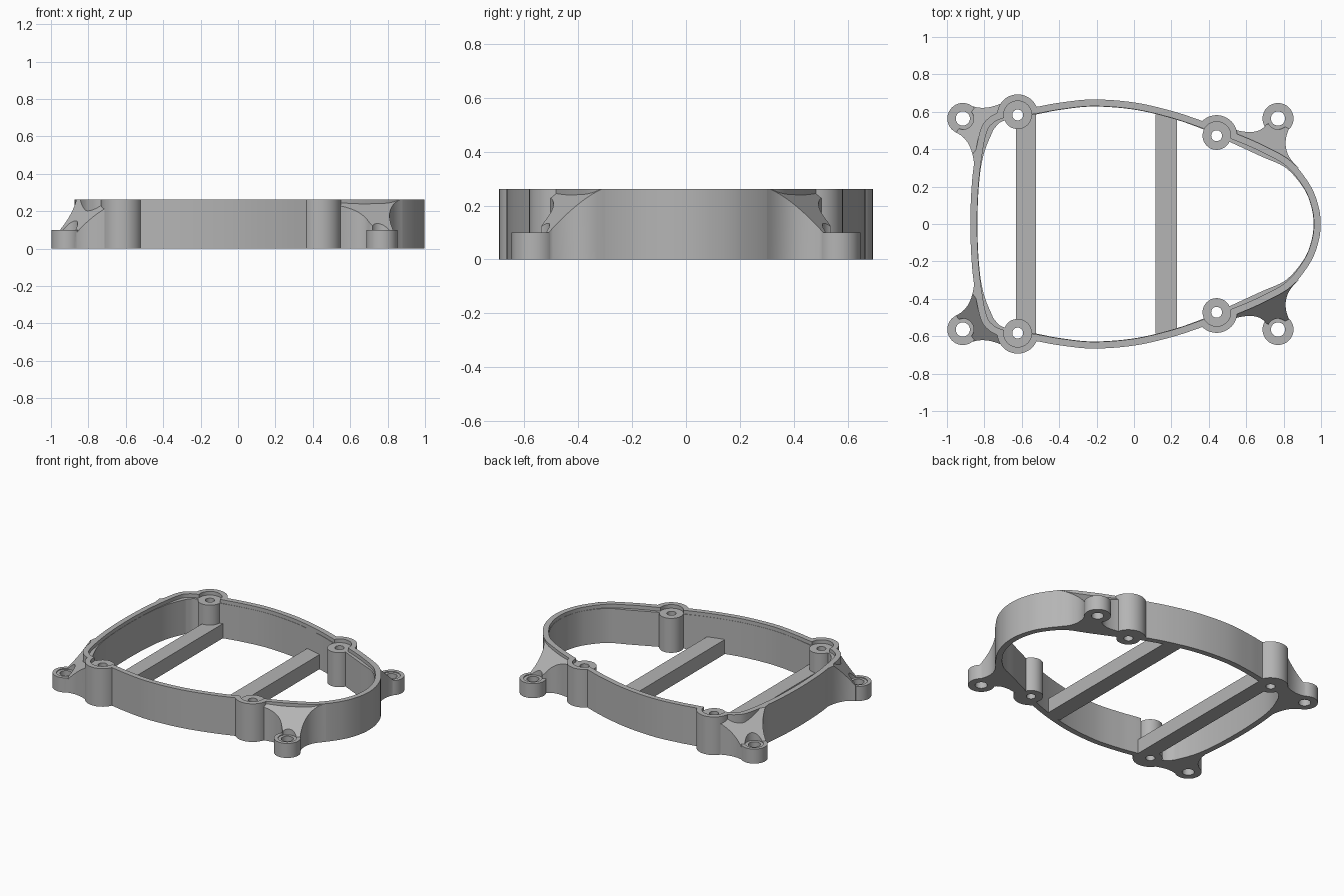
import bpy, bmesh, math
from mathutils import Vector

old = bpy.data.objects.get("Cube")
if old:
    bpy.data.objects.remove(old, do_unlink=True)

grey = bpy.data.materials.new("plain_grey")
grey.use_nodes = True
grey.diffuse_color = (0.46, 0.46, 0.46, 1)
grey.node_tree.nodes["Principled BSDF"].inputs["Base Color"].default_value = grey.diffuse_color

HEIGHT, STEP, EAR_TOP = 0.262, 0.237, 0.1
BOSSES = [(x, y * s) for x, y in ((-0.622, 0.583), (0.442, 0.472)) for s in (1, -1)]
EARS = [(x, y * s) for x, y in ((-0.915, 0.564), (0.77, 0.564)) for s in (1, -1)]


def prism(name, pts, z0, top):
    """Extrude a plan outline; top is a height or a function of x and y."""
    bm = bmesh.new()
    low = [bm.verts.new((x, y, z0)) for x, y in pts]
    high = [bm.verts.new((x, y, top(x, y) if callable(top) else top)) for x, y in pts]
    bm.faces.new(low)
    bm.faces.new(high)
    for i in range(len(pts)):
        j = (i + 1) % len(pts)
        bm.faces.new((low[i], low[j], high[j], high[i]))
    bmesh.ops.recalc_face_normals(bm, faces=bm.faces)
    mesh = bpy.data.meshes.new(name)
    bm.to_mesh(mesh)
    bm.free()
    mesh.materials.append(grey)
    ob = bpy.data.objects.new(name, mesh)
    bpy.context.collection.objects.link(ob)
    return ob


def disc(name, centre, r, z0, z1, n=48):
    ring = [(centre[0] + r * math.cos(math.tau * i / n),
             centre[1] + r * math.sin(math.tau * i / n)) for i in range(n)]
    return prism(name, ring, z0, z1)


def box(name, x0, x1, y, z0, z1):
    return prism(name, [(x0, -y), (x1, -y), (x1, y), (x0, y)], z0, z1)


def combine(target, tool, operation):
    """Apply one boolean and discard the tool."""
    mod = target.modifiers.new("bool", "BOOLEAN")
    mod.operation, mod.solver, mod.object = operation, "EXACT", tool
    bpy.context.view_layer.objects.active = target
    bpy.ops.object.modifier_apply(modifier=mod.name)
    bpy.data.objects.remove(tool, do_unlink=True)


def smooth_loop(points, n=8):
    """Closed Catmull-Rom curve through the points."""
    out, m = [], len(points)
    for i in range(m):
        a, b, c, d = (points[(i + k) % m] for k in (-1, 0, 1, 2))
        for k in range(n):
            t = k / n
            out.append(0.5 * (2 * b + (c - a) * t + (2 * a - 5 * b + 4 * c - d) * t * t
                              + (3 * b - a - 3 * c + d) * t ** 3))
    return out


def inset(loop, amount):
    """Move a clockwise loop inward; amount is a function of the point."""
    out = []
    for i, p in enumerate(loop):
        d = (loop[(i + 1) % len(loop)] - loop[i - 1]).xy.normalized()
        w = amount(p)
        out.append((p.x + d.y * w, p.y - d.x * w))
    return out


def bend(a, ctrl, b, n=14):
    a, ctrl, b = Vector(a), Vector(ctrl), Vector(b)
    pts = [a.lerp(ctrl, i / n).lerp(ctrl.lerp(b, i / n), i / n) for i in range(n + 1)]
    return [(p.x, p.y) for p in pts]


# Half outline: x, y and wall thickness below the rim
HALF = [(-0.875, 0, .038), (-0.868, .2, .038), (-0.85, .36, .042), (-0.825, .49, .062),
        (-0.79, .555, .062), (-0.71, .6, .05), (-0.53, .625, .04), (-0.4, .648, .038),
        (-0.22, .666, .038), (0, .65, .038), (.2, .605, .038), (.37, .549, .04),
        (.55, .482, .055), (.7, .416, .058), (.84, .335, .045), (.94, .21, .038),
        (.985, .1, .038), (.998, 0, .038)]
half = [Vector(p) for p in HALF]
loop = smooth_loop(half + [Vector((p.x, -p.y, p.z)) for p in half[-2:0:-1]])

# Wall with outer boss bulges and ears, oversized and then trimmed flat
frame = prism("frame_wall", [(p.x, p.y) for p in loop], -0.05, 0.32)
for c in BOSSES:
    combine(frame, disc("bulge", c, 0.11, -0.06, 0.33), "UNION")

# Sloping webs between the ears and the wall
rear_web = (bend((-0.853, .3), (-0.862, .45), (-0.95, .488)) + [(-0.915, .564)]
            + bend((-0.87, .632), (-0.8, .605), (-0.71, .645)) + [(-0.7, .58), (-0.79, .51)])
nose_web = (bend((.52, .51), (.66, .465), (.705, .53)) + [(.77, .564)]
            + bend((.84, .53), (.765, .4), (.88, .3)) + [(.84, .315), (.55, .455)])
for outline, nx, ny, edge, rise in ((rear_web, -0.8, .6, 1.055, 1.15), (nose_web, .43, .9, .815, 1.0)):
    for s in (1, -1):
        web = prism("web", [(x, y * s) for x, y in outline], -0.07,
                    lambda x, y: EAR_TOP + rise * (edge - nx * x - ny * abs(y)))
        combine(frame, web, "UNION")
for c in EARS:
    combine(frame, disc("ear", c, 0.083, -0.08, EAR_TOP), "UNION")

# Hollow the frame, step the rim, open the ears and bosses
cuts = [prism("cavity", inset(loop, lambda p: p.z), -0.2, 0.5),
        prism("rim_step", inset(loop, lambda p: 0.036), STEP, 0.51),
        box("trim_top", -2, 2, 2, HEIGHT, 1), box("trim_bottom", -2, 2, 2, -1, 0)]
cuts += [disc("boss_bore", c, 0.075, -0.3, 0.52) for c in BOSSES]
for c in EARS:
    cuts += [disc("screw_hole", c, 0.038, -0.3, 0.4), disc("head_seat", c, 0.058, 0.094, 0.5)]
for tool in cuts:
    combine(frame, tool, "DIFFERENCE")
parts = [frame]

# Screw posts, recessed below the rim
for c in BOSSES:
    name = ("nose" if c[0] > 0 else "rear") + ("_left" if c[1] > 0 else "_right") + "_screw_post"
    post = disc(name, c, 0.0755, 0, STEP)
    combine(post, disc("hole", c, 0.029, -0.1, 0.4), "DIFFERENCE")
    parts.append(post)

# Cross bars
rear_bar = box("rear_cross_bar", -0.63, -0.525, 0.6, 0, 0.1)
for c in BOSSES[:2]:
    combine(rear_bar, disc("hole", c, 0.029, -0.1, 0.4), "DIFFERENCE")
parts += [rear_bar, box("front_cross_bar", 0.115, 0.23, 0.585, 0, 0.1)]

# Smooth curved walls, keep crisp edges
for ob in parts:
    bpy.ops.object.select_all(action="DESELECT")
    ob.select_set(True)
    bpy.context.view_layer.objects.active = ob
    bpy.ops.object.shade_smooth_by_angle(angle=math.radians(30))
